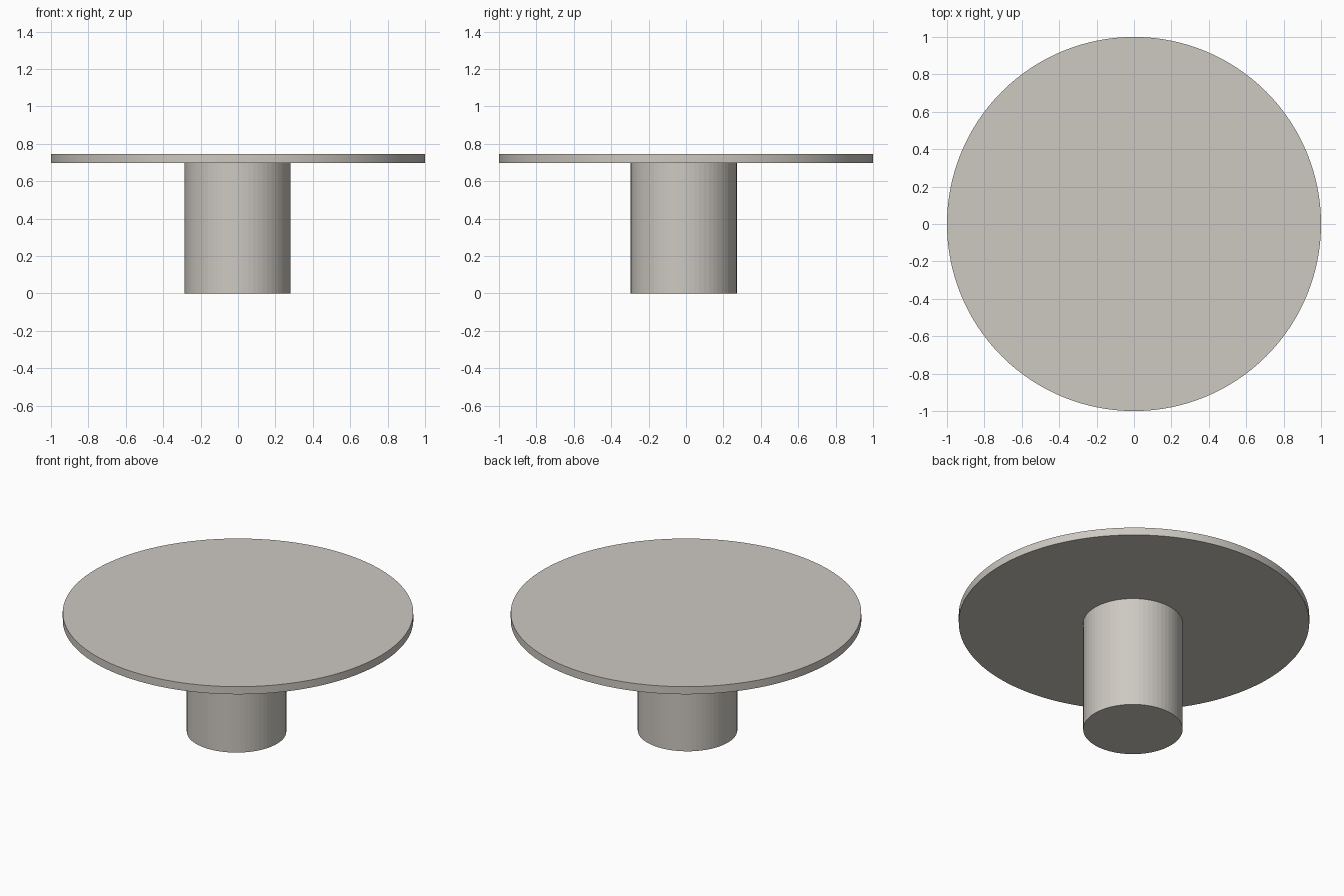
import bpy
import math

if "Cube" in bpy.data.objects:
    bpy.data.objects.remove(bpy.data.objects["Cube"])

# One warm grey colour for the whole table
stone = bpy.data.materials.new("warm grey")
stone.diffuse_color = (0.61, 0.58, 0.535, 1.0)
stone.use_nodes = True
stone.node_tree.nodes["Principled BSDF"].inputs["Base Color"].default_value = stone.diffuse_color


def disc(name, radius, z0, z1, sides, x=0.0, y=0.0):
    bpy.ops.mesh.primitive_cylinder_add(
        vertices=sides, radius=radius, depth=z1 - z0,
        location=(x, y, (z0 + z1) / 2))
    ob = bpy.context.object
    ob.name = name
    ob.data.name = name
    ob.data.materials.append(stone)
    bpy.ops.object.shade_smooth_by_angle(angle=math.radians(30))
    return ob


# Thin round table top
disc("table_top", 1.0, 0.697, 0.745, 128)

# Faceted drum pedestal, slightly off centre towards the front
pedestal = disc("pedestal", 0.284, 0.0, 0.697, 64, x=-0.002, y=-0.012)
pedestal.data.shade_flat()
